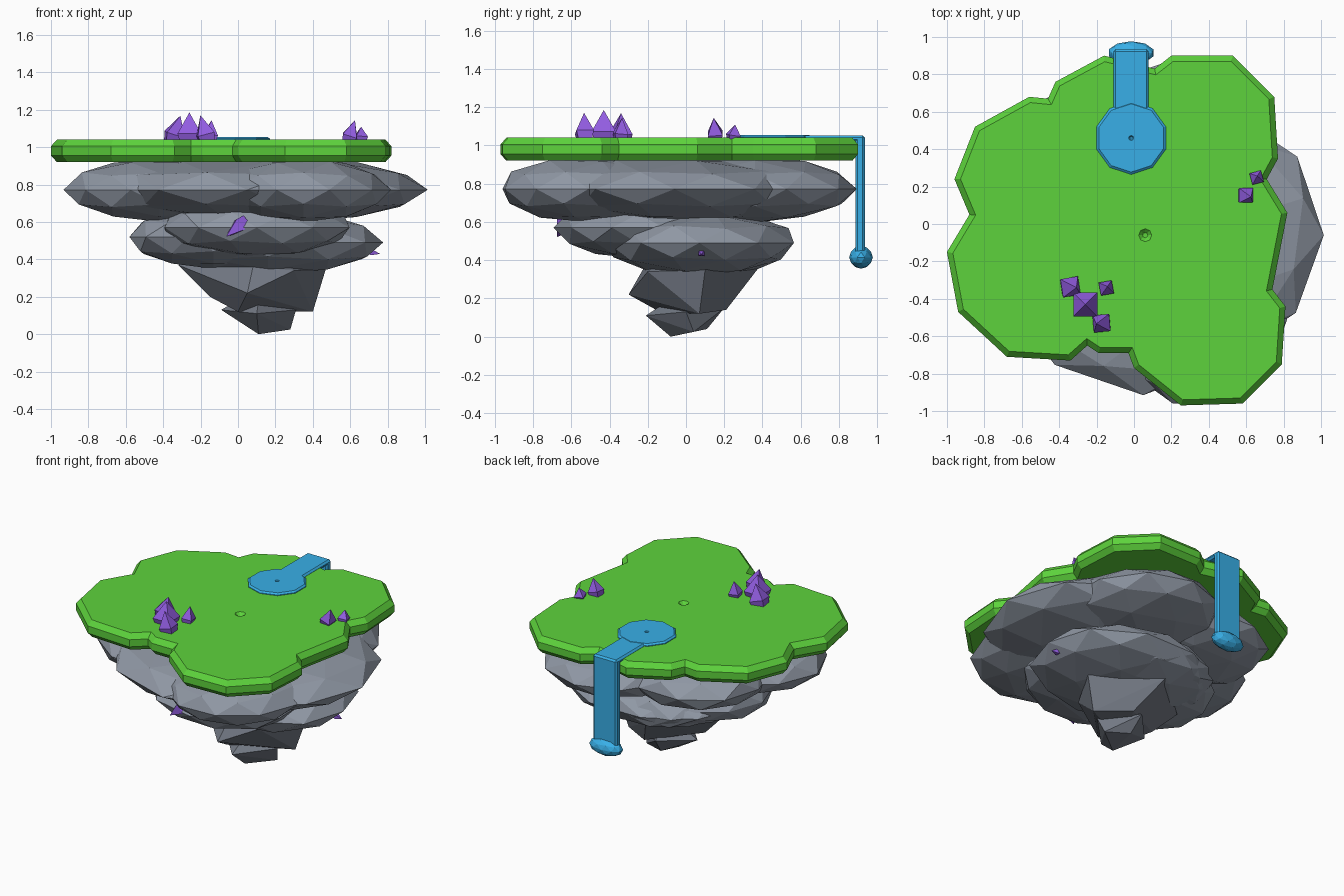
import bpy, bmesh, math, random
from mathutils import Matrix, Vector, Euler

random.seed(4)
if "Cube" in bpy.data.objects:
    bpy.data.objects.remove(bpy.data.objects["Cube"])


def material(name, rgb):
    m = bpy.data.materials.new(name)
    m.use_nodes = True
    m.diffuse_color = (*rgb, 1)
    m.node_tree.nodes["Principled BSDF"].inputs["Base Color"].default_value = (*rgb, 1)
    return m


GRASS = material("grass green", (0.11, 0.65, 0.045))
ROCK = material("rock grey", (0.28, 0.315, 0.375))
DARK = material("deep rock grey", (0.17, 0.19, 0.23))
WATER = material("water blue", (0.04, 0.43, 0.8))
CRYSTAL = material("crystal purple", (0.29, 0.11, 0.76))


def finish(name, bm, mat):
    bmesh.ops.recalc_face_normals(bm, faces=bm.faces)
    me = bpy.data.meshes.new(name)
    bm.to_mesh(me)
    bm.free()
    me.materials.append(mat)
    ob = bpy.data.objects.new(name, me)
    bpy.context.collection.objects.link(ob)
    return ob


def inset_outline(pts, d):
    """Move a counter-clockwise outline inwards by d."""
    out = []
    for i, p in enumerate(pts):
        a = (p - pts[i - 1]).normalized()
        b = (pts[(i + 1) % len(pts)] - p).normalized()
        n = Vector((-a.y, a.x)) + Vector((-b.y, b.x))
        n.normalize()
        out.append(p + n * d / max(0.6, n.dot(Vector((-a.y, a.x)))))
    return out


def slab(name, pts, rings, mat):
    """Stack an outline through (inset, height) rings and cap both ends."""
    bm = bmesh.new()
    loops = [[bm.verts.new((p.x, p.y, z)) for p in inset_outline(pts, d)] for d, z in rings]
    for lo, hi in zip(loops, loops[1:]):
        for i in range(len(pts)):
            j = (i + 1) % len(pts)
            bm.faces.new((lo[i], lo[j], hi[j], hi[i]))
    bm.faces.new(loops[0][::-1])
    bm.faces.new(loops[-1])
    return finish(name, bm, mat)


def boulder(name, centre, radii, mat, turn=0, rough=0.025):
    bm = bmesh.new()
    bmesh.ops.create_icosphere(bm, subdivisions=2, radius=1)
    bmesh.ops.rotate(bm, verts=bm.verts, matrix=Matrix.Rotation(math.radians(turn), 3, "Z"))
    for v in bm.verts:
        v.co *= 1 + random.uniform(-rough, rough)
        v.co = Vector(centre) + v.co * Vector(radii)
    return finish(name, bm, mat)


def chipped_rock(name, corners):
    """Sharp rock wrapped around a few corner points."""
    bm = bmesh.new()
    for c in corners:
        bm.verts.new(c)
    bmesh.ops.convex_hull(bm, input=bm.verts)
    return finish(name, bm, DARK)


def crystal(name, base, radius, height, tilt=(0, 0, 0)):
    """Four-sided gem that widens above its foot and ends in a point."""
    bm = bmesh.new()
    rings = []
    for r, z in ((0.75, -0.1), (1, 0.25)):
        rings.append([bm.verts.new((r * radius * math.cos(a), r * radius * math.sin(a), z * height))
                      for a in (math.pi / 4 + k * math.pi / 2 for k in range(4))])
    tip = bm.verts.new((0, 0, height))
    bm.faces.new(rings[0])
    for i in range(4):
        j = (i + 1) % 4
        bm.faces.new((rings[0][i], rings[0][j], rings[1][j], rings[1][i]))
        bm.faces.new((rings[1][i], rings[1][j], tip))
    rot = Euler([math.radians(t) for t in tilt]).to_matrix().to_4x4()
    bmesh.ops.transform(bm, verts=bm.verts, matrix=Matrix.Translation(base) @ rot)
    return finish(name, bm, CRYSTAL)


def ngon(x, y, r, sides, start=0):
    return [Vector((x + r * math.cos(start + math.tau * k / sides),
                    y + r * math.sin(start + math.tau * k / sides))) for k in range(sides)]


def dimple(target, x, y, z, r):
    """Cut a small tapered pit into a flat top."""
    cutter = slab("pit_cutter", ngon(x, y, r, 8), ((r * 0.6, z - r * 0.5), (0, z + 0.005)),
                  target.data.materials[0])
    cutter.hide_render = True
    cutter.hide_set(True)
    mod = target.modifiers.new("pit", "BOOLEAN")
    mod.operation, mod.object, mod.solver = "DIFFERENCE", cutter, "EXACT"


# Grass top, outline clockwise from the back
outline = [(.11, .83), (.2, .9), (.53, .9), (.75, .68), (.77, .35), (.71, .24), (.82, .06),
           (.74, -.35), (.81, -.44), (.79, -.75), (.58, -.96), (.25, -.97), (0, -.77), (-.03, -.69),
           (-.19, -.69), (-.25, -.65), (-.34, -.73), (-.68, -.71), (-.94, -.47), (-1, -.15),
           (-.88, .05), (-.96, .24), (-.85, .52), (-.56, .68), (-.46, .67), (-.42, .76), (-.16, .9)]
grass = slab("grass_top", [Vector(p) for p in reversed(outline)],
             ((.03, .92), (0, .955), (0, 1.005), (.03, 1.04)), GRASS)
dimple(grass, .06, -.06, 1.04, .04)

# Upper rock ring
for name, c, r, turn in (
        ("middle", (.05, -.1), (.8, .8), 0), ("front", (.35, -.51), (.46, .47), 18),
        ("left", (-.42, -.14), (.5, .48), 18), ("right", (.27, -.06), (.73, .7), 18),
        ("back_right", (.25, .36), (.5, .53), 0), ("back_left", (-.27, .27), (.5, .45), 18)):
    boulder("upper_rock_" + name, (*c, .772), (*r, .172), ROCK, turn)

# Middle rock ring
for name, c, r, turn in (
        ("front", (.1, -.25, .57), (.52, .44, .16), 0), ("left", (-.13, -.03, .52), (.45, .44, .17), 18),
        ("right", (.16, .07, .49), (.63, .51, .17), 18), ("back", (.08, .14, .49), (.5, .42, .17), 0)):
    boulder("middle_rock_" + name, c, r, ROCK, turn)

# Lower rock and tip
chipped_rock("lower_rock", (
    (-.32, .05, .37), (.47, .1, .35), (.05, .38, .36), (.08, -.22, .36), (.4, .07, .12),
    (-.15, 0, .2), (0, -.12, .12), (.05, -.3, .22), (.18, .21, .14), (.3, -.2, .34), (.08, .05, .5)))
chipped_rock("bottom_tip", (
    (-.09, 0, .13), (.11, -.08, 0), (.28, .04, .025), (.31, 0, .13), (.1, -.21, .11),
    (.1, .2, .15), (.12, .11, .04), (.12, 0, .25)))

# Pond, stream, waterfall and splash
pond = slab("pond", ngon(-.015, .46, .195, 10, math.radians(18)),
            ((0, 1.02), (0, 1.045), (.012, 1.055)), WATER)
dimple(pond, -.015, .46, 1.055, .018)


def bevelled_box(name, lo, hi):
    bm = bmesh.new()
    bmesh.ops.create_cube(bm, size=1)
    for v in bm.verts:
        v.co = Vector([(a + b) / 2 + k * (b - a) for a, b, k in zip(lo, hi, v.co)])
    bmesh.ops.bevel(bm, geom=bm.edges[:], offset=.012, segments=1, affect="EDGES")
    return finish(name, bm, WATER)


bevelled_box("stream", (-.11, .6, 1.02), (.078, .935, 1.053))
bevelled_box("waterfall", (-.11, .885, .42), (.078, .935, 1.053))
boulder("splash", (-.015, .915, .415), (.125, .062, .06), WATER, rough=0)

# Crystals on the grass and in the rock
for i, (x, y, r, h, tilt) in enumerate((
        (-.26, -.43, .09, .15, (0, 0, 0)), (-.35, -.335, .07, .14, (5, 17, 10)),
        (-.15, -.345, .05, .11, (-5, 5, 10)), (-.165, -.53, .065, .14, (0, -15, 5)),
        (.59, .155, .055, .115, (5, 18, 0)), (.655, .245, .045, .075, (-8, 5, 15)))):
    crystal(f"grass_crystal_{i + 1}", (x, y, 1.035), r, h, tilt)
crystal("front_rock_crystal", (.03, -.63, .6), .05, .13, (20, 230, 0))
crystal("side_rock_crystal", (.7, .08, .44), .022, .06, (0, 100, 0))
